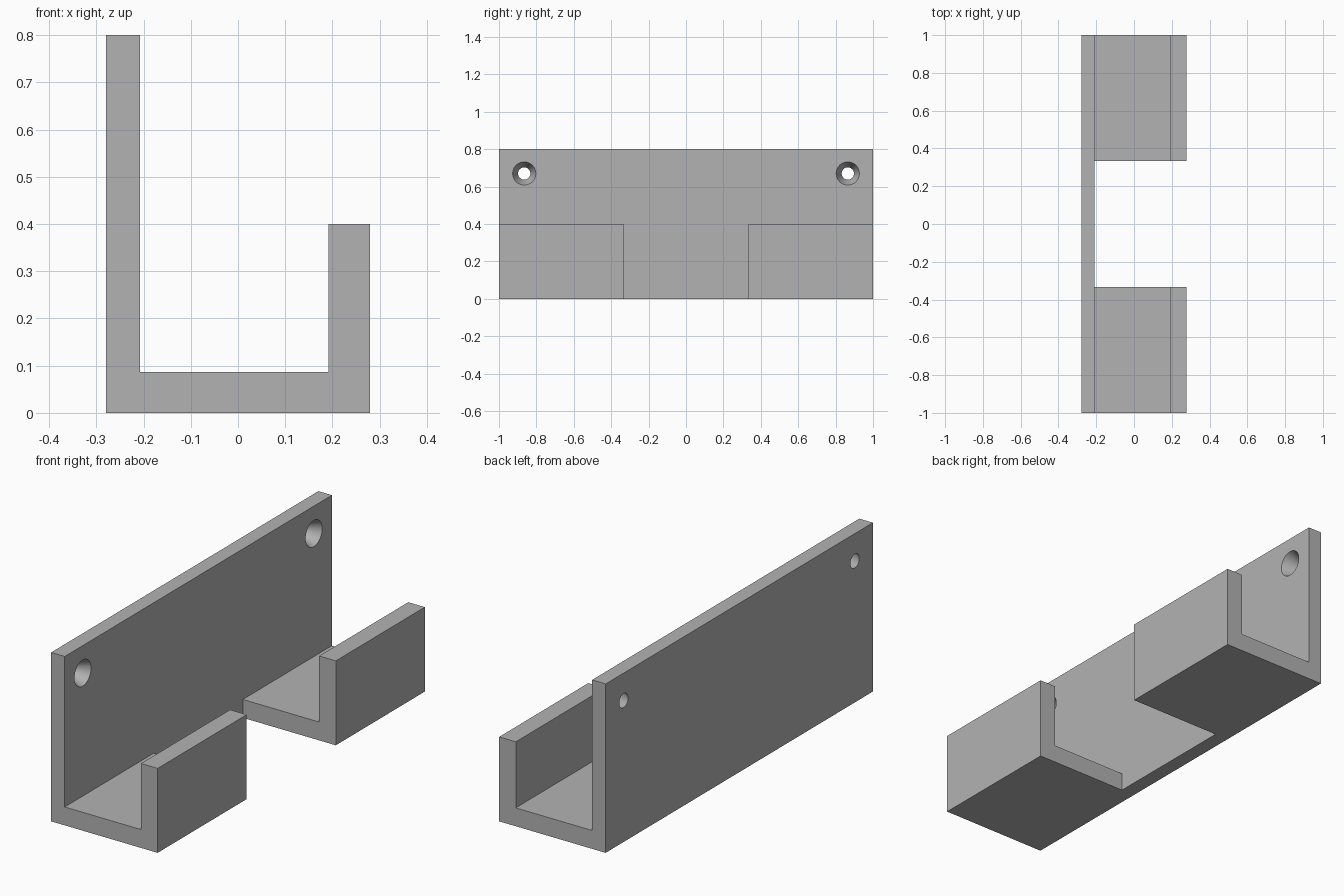
import bpy
import bmesh
from mathutils import Matrix, Vector

cube = bpy.data.objects.get("Cube")
if cube:
    bpy.data.objects.remove(cube)

BACK, WALL, LIP, FRONT = -0.279, -0.208, 0.192, 0.279
FLOOR, LIP_TOP, WALL_TOP = 0.087, 0.4, 0.8

grey = bpy.data.materials.new("plain grey")
grey.use_nodes = True
colour = (0.45, 0.45, 0.45, 1)
grey.diffuse_color = colour
grey.node_tree.nodes["Principled BSDF"].inputs["Base Color"].default_value = colour


def make_object(name, bm):
    bmesh.ops.recalc_face_normals(bm, faces=bm.faces)
    mesh = bpy.data.meshes.new(name)
    bm.to_mesh(mesh)
    bm.free()
    mesh.materials.append(grey)
    obj = bpy.data.objects.new(name, mesh)
    bpy.context.collection.objects.link(obj)
    return obj


def cut(target, cutter):
    mod = target.modifiers.new(cutter.name, 'BOOLEAN')
    mod.operation = 'DIFFERENCE'
    mod.solver = 'EXACT'
    mod.object = cutter
    bpy.context.view_layer.objects.active = target
    bpy.ops.object.modifier_apply(modifier=mod.name)
    bpy.data.objects.remove(cutter)


# Wall, shelf and lip: one J-shaped profile extruded along y
profile = [(BACK, 0), (FRONT, 0), (FRONT, LIP_TOP), (LIP, LIP_TOP),
           (LIP, FLOOR), (WALL, FLOOR), (WALL, WALL_TOP), (BACK, WALL_TOP)]
bm = bmesh.new()
face = bm.faces.new([bm.verts.new((x, -1, z)) for x, z in profile])
ext = bmesh.ops.extrude_face_region(bm, geom=[face])
bmesh.ops.translate(bm, vec=(0, 2, 0),
                    verts=[v for v in ext["geom"] if isinstance(v, bmesh.types.BMVert)])
bracket = make_object("wall_bracket", bm)

# Gap that splits the shelf into two hooks
bm = bmesh.new()
bmesh.ops.create_cube(bm, size=1)
bmesh.ops.scale(bm, vec=(1, 0.667, 1), verts=bm.verts)
bmesh.ops.translate(bm, vec=(WALL + 0.5, 0, 0.4), verts=bm.verts)
cut(bracket, make_object("gap_cutter", bm))

# Tapered screw holes, wide on the inner face and narrow at the back
r_back, r_inner, over = 0.033, 0.062, 0.01
slope = (r_inner - r_back) / (WALL - BACK)
for side in (-1, 1):
    bm = bmesh.new()
    place = (Matrix.Translation(Vector(((BACK + WALL) / 2, side * 0.865, 0.67)))
             @ Matrix.Rotation(1.570796, 4, 'Y'))
    bmesh.ops.create_cone(bm, cap_ends=True, segments=48,
                          radius1=r_back - slope * over,
                          radius2=r_inner + slope * over,
                          depth=WALL - BACK + 2 * over, matrix=place)
    cut(bracket, make_object("screw_hole_cutter", bm))

# Smooth hole walls, sharp edges elsewhere
bpy.ops.object.select_all(action='DESELECT')
bracket.select_set(True)
bpy.context.view_layer.objects.active = bracket
bpy.ops.object.shade_smooth_by_angle(angle=0.5)
